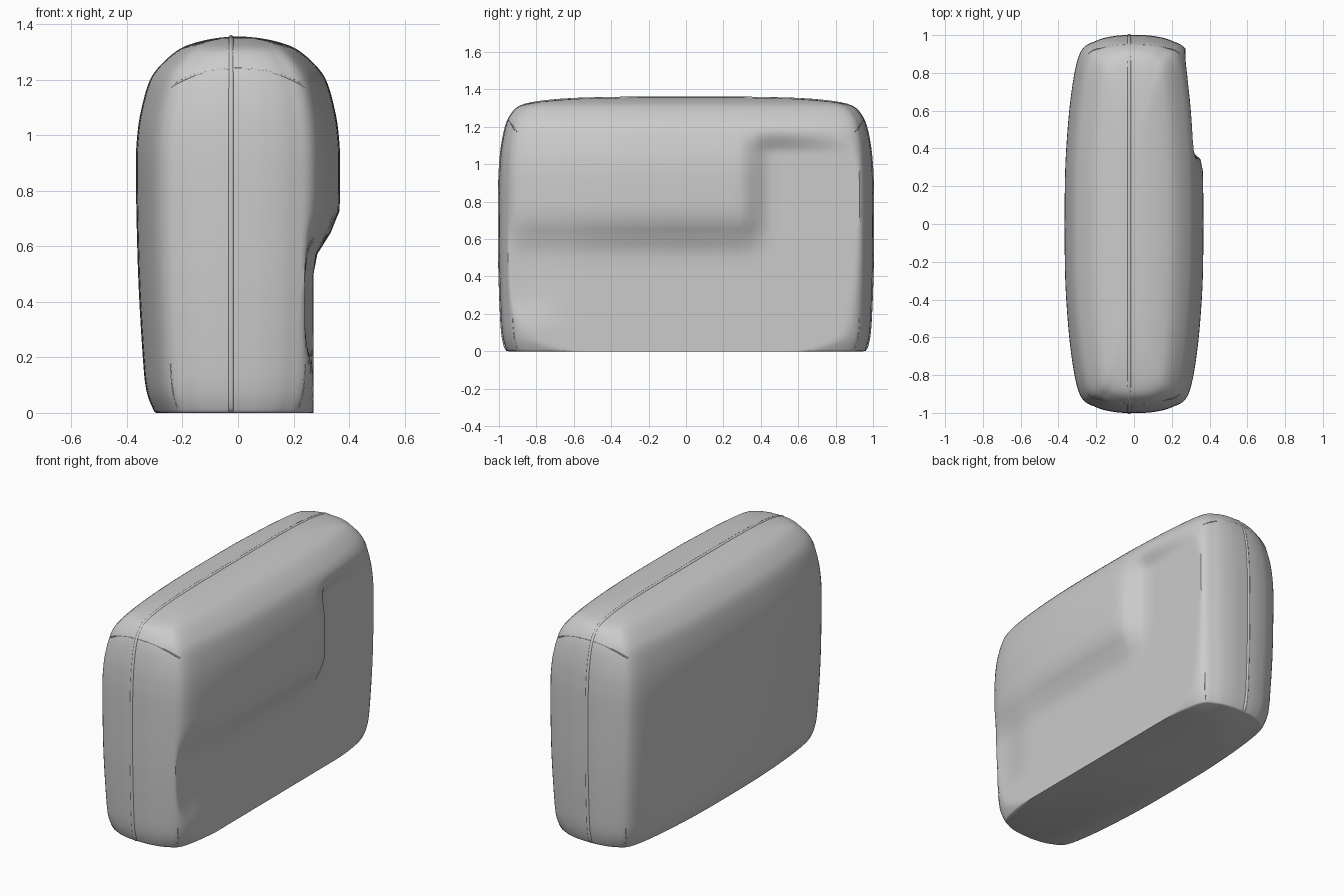
import bpy, bmesh, math

if "Cube" in bpy.data.objects:
    bpy.data.objects.remove(bpy.data.objects["Cube"])

# Plan outline of one quarter (x, y) at the widest height
PLAN = [(.368, 0), (.362, .34), (.333, .68), (.285, .90), (.20, .962), (.10, .987), (0, .992)]
# Height, half width at the middle, half length at the seam
RINGS = [(0, .295, .95), (.012, .305, .962), (.08, .33, .98), (.2, .343, .99),
         (.5, .36, 1), (.86, .368, 1), (1.0, .363, .995), (1.1, .347, .985),
         (1.2, .317, .965), (1.26, .272, .94), (1.31, .212, .89),
         (1.335, .15, .78), (1.35, .08, .6), (1.356, .02, .35)]


def spline(pts, t):
    """Smooth interpolation through points, t from 0 to len-1."""
    i = min(int(t), len(pts) - 2)
    f = t - i
    a, b, c, d = (pts[max(0, min(len(pts) - 1, k))] for k in range(i - 1, i + 3))
    return [.5 * (2 * q + (r - p) * f + (2 * p - 5 * q + 4 * r - s) * f * f
                  + (3 * q - p - 3 * r + s) * f ** 3) for p, q, r, s in zip(a, b, c, d)]


def step(v, lo, hi):
    t = max(0, min(1, (v - lo) / (hi - lo)))
    return t * t * (3 - 2 * t)


def ring_at(z):
    for (z0, w0, l0), (z1, w1, l1) in zip(RINGS, RINGS[1:]):
        if z <= z1:
            f = (z - z0) / (z1 - z0)
            return w0 + (w1 - w0) * f, l0 + (l1 - l0) * f
    return RINGS[-1][1:]


def surface(a, z, w, l, sx, sy):
    """Point on the cushion; a runs from the side (0) to the end seam (6)."""
    x, y = spline(PLAN, a)
    x, y = sx * x * w / .368, sy * y * l / .992
    if x > 0:
        # L-shaped recess pressed into the right side
        low = 1 - step(z, .52, .73)
        back = step(y, .32, .43) * (1 - step(z, 1.06, 1.2))
        m = 1 - (1 - low) * (1 - back)
        dip = .03 * step(-y, .6, .88) * step(z, .1, .3)
        x += (min(x, .272 - dip) - x) * m
    return x, y, z


# Cushion body: stacked rings
N = 6
quarter = [6 * i / (6 * N) for i in range(6 * N)]
loop = ([(a, 1, 1) for a in quarter] + [(6 - a, -1, 1) for a in quarter]
        + [(a, -1, -1) for a in quarter] + [(6 - a, 1, -1) for a in quarter])
bm = bmesh.new()
rows = []
SUB = 5
for k in range((len(RINGS) - 1) * SUB + 1):
    z, w, l = spline(RINGS, k / SUB)
    z = max(0, z)
    rows.append([bm.verts.new(surface(a, z, w, l, sx, sy)) for a, sx, sy in loop])
for r0, r1 in zip(rows, rows[1:]):
    for i in range(len(loop)):
        j = (i + 1) % len(loop)
        bm.faces.new((r0[i], r0[j], r1[j], r1[i]))
bm.faces.new(list(reversed(rows[0])))
bm.faces.new(rows[-1])
bmesh.ops.recalc_face_normals(bm, faces=bm.faces)
mesh = bpy.data.meshes.new("cushion_body")
bm.to_mesh(mesh)
bm.free()
body = bpy.data.objects.new("cushion_body", mesh)
bpy.context.collection.objects.link(body)
bpy.context.view_layer.objects.active = body
body.select_set(True)
bpy.ops.object.shade_smooth_by_angle(angle=math.radians(40))


def cord(name, pts, radius):
    cu = bpy.data.curves.new(name, 'CURVE')
    cu.dimensions = '3D'
    cu.bevel_depth = radius
    cu.bevel_resolution = 2
    cu.use_fill_caps = True
    sp = cu.splines.new('POLY')
    sp.points.add(len(pts) - 1)
    for p, co in zip(sp.points, pts):
        p.co = (*co, 1)
        sp.use_smooth = True
    bpy.context.collection.objects.link(bpy.data.objects.new(name, cu))


# Centre seam running up the front, over the top and down the back
up = [spline(RINGS, k / 3) for k in range((len(RINGS) - 1) * 3 + 1)]
path = [(-.025, -(l - .006), max(.012, z - .006)) for z, w, l in up]
cord("centre_seam", path + [(x, -y, z) for x, y, z in reversed(path)], .011)

# End panel seams and short darts at the lower corners
for sy, end in ((-1, "front"), (1, "back")):
    top = []
    for i in range(-12, 13):
        t = i / 12
        z = 1.24 - .065 * abs(t) ** 2.5
        w, l = ring_at(z)
        top.append(surface(6 - 2.8 * abs(t), z, w, l, 1 if t > 0 else -1, sy))
    cord(end + "_panel_seam", top, .004)
    for sx, side in ((-1, "left"), (1, "right")):
        dart = []
        for i in range(9):
            z = .006 + .17 * i / 8
            dart.append(surface(3.3, z, *ring_at(z), sx, sy))
        cord(f"{end}_{side}_dart", dart, .003)
